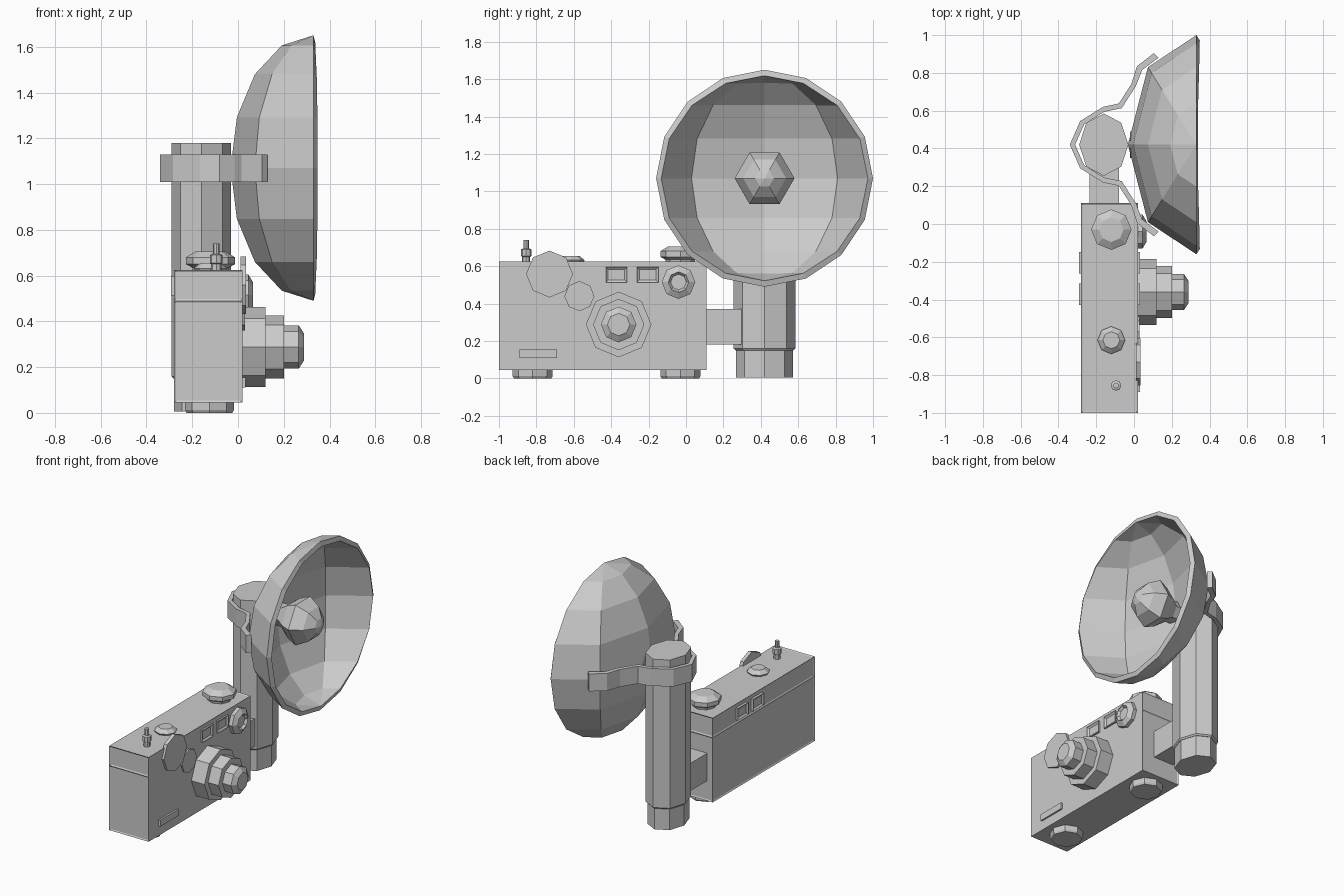
import bpy, bmesh
from math import pi, sin, cos
from mathutils import Vector

if "Cube" in bpy.data.objects:
    bpy.data.objects.remove(bpy.data.objects["Cube"])


def finish(bm, name):
    bmesh.ops.recalc_face_normals(bm, faces=bm.faces)
    me = bpy.data.meshes.new(name)
    bm.to_mesh(me)
    bm.free()
    ob = bpy.data.objects.new(name, me)
    bpy.context.collection.objects.link(ob)
    return ob


def box(name, x, y, z):
    bm = bmesh.new()
    bmesh.ops.create_cube(bm, size=1)
    for v in bm.verts:
        v.co = Vector([(r[0] + r[1]) / 2 + c * (r[1] - r[0]) for r, c in zip((x, y, z), v.co)])
    return finish(bm, name)


def lathe(name, profile, centre, axis='Z', n=8, stretch=(1, 1), turn=0.0):
    """Low-poly turned part; profile holds (height along axis, radius)."""
    bm = bmesh.new()
    rings = []
    for h, r in profile:
        ring = []
        for i in range(n):
            a = 2 * pi * i / n + turn
            u, w = r * cos(a) * stretch[0], r * sin(a) * stretch[1]
            p = (u, w, h) if axis == 'Z' else (h, u, w)
            ring.append(bm.verts.new(Vector(p) + Vector(centre)))
        rings.append(ring)
    for a, b in zip(rings, rings[1:]):
        for i in range(n):
            bm.faces.new((a[i], a[(i + 1) % n], b[(i + 1) % n], b[i]))
    bm.faces.new(rings[0])
    bm.faces.new(rings[-1])
    bmesh.ops.remove_doubles(bm, verts=bm.verts, dist=0.0005)
    return finish(bm, name)


# Camera body with recessed panels on the ends, back and top
body = box("camera_body", (-0.28, 0.02), (-1.0, 0.11), (0.045, 0.625))
bm = bmesh.new()
bm.from_mesh(body.data)
bmesh.ops.bisect_plane(bm, geom=bm.verts[:] + bm.edges[:] + bm.faces[:],
                       plane_co=(0, 0, 0.49), plane_no=(0, 0, 1))
bm.normal_update()
panels = [f for f in bm.faces if f.normal.x < 0.5 and f.normal.z > -0.5]
bmesh.ops.inset_individual(bm, faces=panels, thickness=0.012, depth=-0.005)
bm.to_mesh(body.data)
bm.free()

# Feet
for name, y in (("foot_near", -0.82), ("foot_far", -0.03)):
    lathe(name, [(0, 0.1), (0.012, 0.107), (0.05, 0.107)], (-0.125, y, 0))

# Lens barrel
lathe("lens", [(0.01, 0.175), (0.12, 0.175), (0.12, 0.137), (0.2, 0.137), (0.2, 0.095),
               (0.265, 0.095), (0.288, 0.06)], (0, -0.36, 0.288), 'X')

# Front discs and small dial
lathe("large_front_disc", [(0.01, 0.125), (0.035, 0.125)], (0, -0.73, 0.558), 'X')
lathe("small_front_disc", [(0.01, 0.08), (0.03, 0.08)], (0, -0.57, 0.44), 'X')
lathe("front_dial", [(0.01, 0.09), (0.045, 0.09), (0.066, 0.055), (0.05, 0.042)],
      (0, -0.04, 0.515), 'X')
box("front_plate", (0.0, 0.032), (-0.89, -0.69), (0.11, 0.155))

# Viewfinder windows, front and back
for side, x in (("front", 0.02), ("back", -0.28)):
    for i, y in enumerate((-0.372, -0.205)):
        w = box(f"{side}_window_{i + 1}", (x - 0.012, x + 0.012), (y - 0.057, y + 0.057), (0.513, 0.595))
        bm = bmesh.new()
        bm.from_mesh(w.data)
        bm.normal_update()
        s = 1 if side == "front" else -1
        bmesh.ops.inset_individual(bm, faces=[f for f in bm.faces if f.normal.x * s > 0.5],
                                   thickness=0.018, depth=-0.01)
        bm.to_mesh(w.data)
        bm.free()

# Controls on top
lathe("winding_knob", [(0.61, 0.075), (0.635, 0.08), (0.65, 0.107), (0.68, 0.107), (0.706, 0.065)],
      (-0.12, -0.03, 0))
lathe("rewind_knob", [(0.61, 0.06), (0.632, 0.073), (0.655, 0.045)], (-0.12, -0.615, 0))
lathe("shutter_button", [(0.61, 0.022), (0.65, 0.022), (0.655, 0.028), (0.69, 0.028), (0.695, 0.015),
                         (0.74, 0.015)], (-0.095, -0.855, 0))

# Flash handle and its connector to the body
lathe("flash_handle", [(0.15, 0.155), (0.16, 0.165), (1.18, 0.165)], (-0.16, 0.42, 0), stretch=(0.79, 1))
lathe("handle_cap", [(0.005, 0.152), (0.16, 0.152)], (-0.16, 0.42, 0), stretch=(0.79, 1))
box("handle_connector", (-0.235, -0.08), (0.1, 0.3), (0.18, 0.37))

# Bracket wrapped around the handle, holding the reflector (half path mirrored)
half_outer = [(0.105, 0.485), (0.016, 0.415), (-0.015, 0.32), (-0.08, 0.218), (-0.165, 0.2), (-0.285, 0.125)]
half_inner = [(0.13, 0.46), (0.043, 0.395), (0.01, 0.31), (-0.065, 0.193), (-0.158, 0.174), (-0.264, 0.108)]
mirror = lambda h, tip: h + [tip] + [(x, -y) for x, y in reversed(h)]
outer, inner = mirror(half_outer, (-0.34, 0)), mirror(half_inner, (-0.312, 0))
bm = bmesh.new()
quads = []
for (ox, oy), (ix, iy) in zip(outer, inner):
    quads.append([bm.verts.new((x, y + 0.42, z)) for x, y, z in
                  ((ox, oy, 1.01), (ix, iy, 1.01), (ix, iy, 1.13), (ox, oy, 1.13))])
for a, b in zip(quads, quads[1:]):
    for i in range(4):
        j = (i + 1) % 4
        bm.faces.new((a[i], a[j], b[j], b[i]))
bm.faces.new(quads[0])
bm.faces.new(quads[-1])
finish(bm, "reflector_bracket")

# Reflector: half of a squashed low-poly sphere, thickened inward
bm = bmesh.new()
bmesh.ops.create_uvsphere(bm, u_segments=8, v_segments=8, radius=0.58)
bmesh.ops.delete(bm, geom=[f for f in bm.faces if f.calc_center_median().x > 0], context='FACES')
for v in bm.verts:
    v.co = Vector((0.33 + v.co.x * 0.625, v.co.y + 0.42, v.co.z + 1.07))
bmesh.ops.recalc_face_normals(bm, faces=bm.faces)
if sum(f.normal.x for f in bm.faces) > 0:
    bmesh.ops.reverse_faces(bm, faces=bm.faces)
me = bpy.data.meshes.new("reflector")
bm.to_mesh(me)
bm.free()
reflector = bpy.data.objects.new("reflector", me)
bpy.context.collection.objects.link(reflector)
mod = reflector.modifiers.new("thickness", 'SOLIDIFY')
mod.thickness = 0.033
mod.offset = -1

# Flash bulb
lathe("flash_bulb", [(-0.02, 0.07), (0.06, 0.075), (0.13, 0.13), (0.2, 0.16), (0.28, 0.115),
                     (0.325, 0.05), (0.34, 0.0)], (0, 0.42, 1.07), 'X', n=6)
